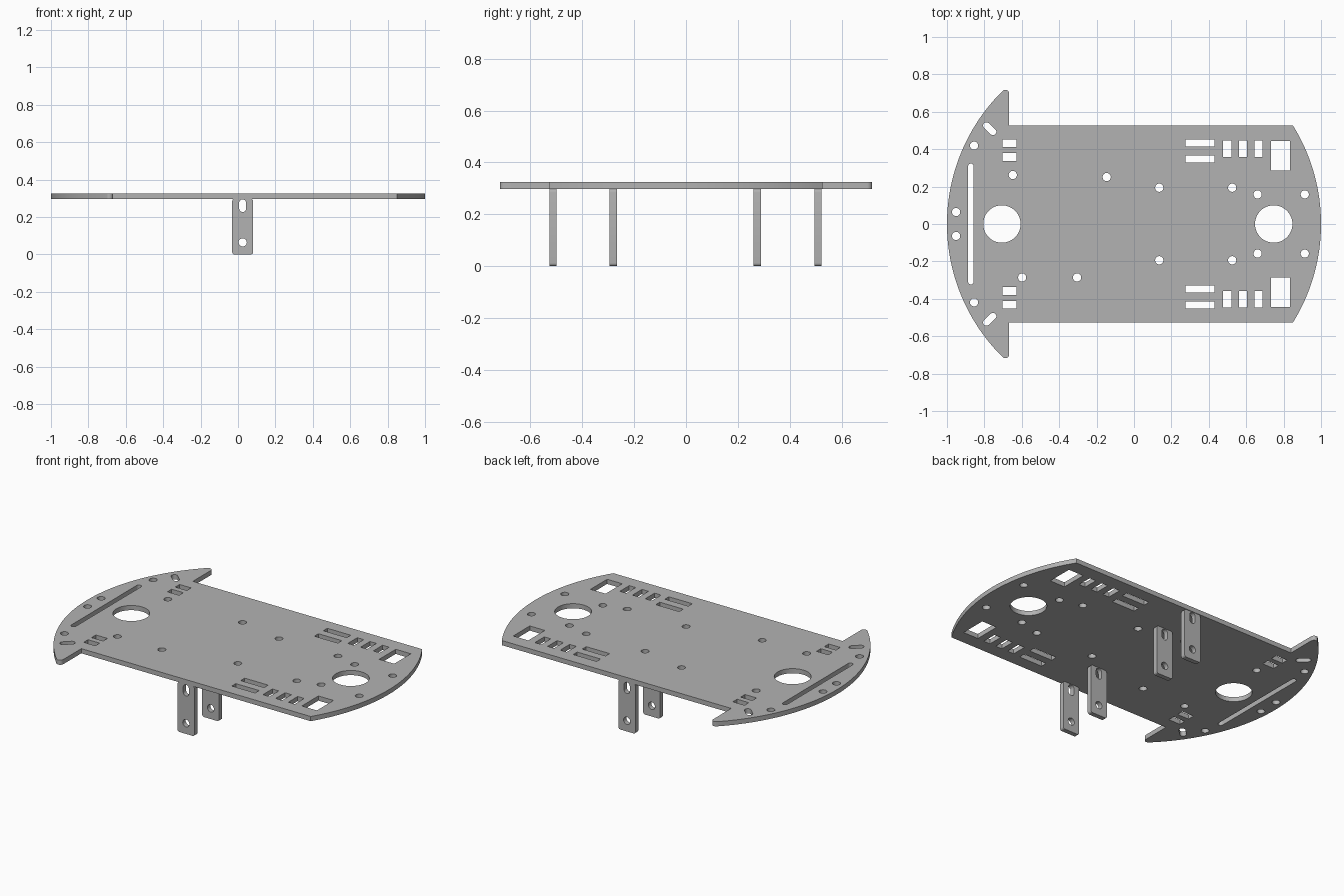
import bpy, bmesh
from math import sin, cos, pi, atan2, asin, hypot
from mathutils import Matrix

if "Cube" in bpy.data.objects:
    bpy.data.objects.remove(bpy.data.objects["Cube"])

grey = bpy.data.materials.new("plain grey")
grey.use_nodes = True
colour = (0.45, 0.45, 0.45, 1)
grey.diffuse_color = colour
grey.node_tree.nodes["Principled BSDF"].inputs["Base Color"].default_value = colour


def arc(cx, cy, r, a, b, n):
    return [(cx + r * cos(a + (b - a) * i / n), cy + r * sin(a + (b - a) * i / n))
            for i in range(n + 1)]


def circle(x, y, r):
    return arc(x, y, r, 0, 2 * pi, 48 if r > 0.05 else 24)[:-1]


def rect(x0, x1, y0, y1):
    return [(x0, y0), (x1, y0), (x1, y1), (x0, y1)]


def capsule(x0, y0, x1, y1, r):
    a = atan2(y1 - y0, x1 - x0)
    return (arc(x1, y1, r, a - pi / 2, a + pi / 2, 10)
            + arc(x0, y0, r, a + pi / 2, a + 3 * pi / 2, 10))


def flip(loop):
    return [(x, -y) for x, y in reversed(loop)]


def sheet(name, loops, thickness, matrix):
    """Flat sheet from an outer loop and hole loops."""
    curve = bpy.data.curves.new(name, 'CURVE')
    curve.dimensions = '2D'
    curve.fill_mode = 'BOTH'
    curve.extrude = thickness / 2
    for loop in loops:
        spline = curve.splines.new('POLY')
        spline.points.add(len(loop) - 1)
        for p, (x, y) in zip(spline.points, loop):
            p.co = (x, y, 0, 1)
        spline.use_cyclic_u = True
    temp = bpy.data.objects.new(name + "_curve", curve)
    bpy.context.collection.objects.link(temp)
    deps = bpy.context.evaluated_depsgraph_get()
    mesh = bpy.data.meshes.new_from_object(temp.evaluated_get(deps))
    bpy.data.objects.remove(temp)
    bm = bmesh.new()
    bm.from_mesh(mesh)
    bmesh.ops.remove_doubles(bm, verts=bm.verts, dist=0.0002)
    bmesh.ops.recalc_face_normals(bm, faces=bm.faces)
    bm.to_mesh(mesh)
    bm.free()
    mesh.name = name
    mesh.transform(matrix)
    mesh.materials.clear()
    mesh.materials.append(grey)
    obj = bpy.data.objects.new(name, mesh)
    bpy.context.collection.objects.link(obj)
    bpy.ops.object.select_all(action='DESELECT')
    obj.select_set(True)
    bpy.context.view_layer.objects.active = obj
    bpy.ops.object.shade_smooth_by_angle(angle=0.5)


# Plate outline: round ends of radius 1, swept horns at the -x end
half, horn_x, tip_r, thick, under = 0.527, -0.668, 0.02, 0.028, 0.297
tip_x = horn_x - tip_r
tip_y = ((1 - tip_r) ** 2 - tip_x ** 2) ** 0.5
tip_a = atan2(tip_y, tip_x)
end_a = asin(half)
horn = [(horn_x, half)] + arc(tip_x, tip_y, tip_r, 0, tip_a, 8)
outline = (arc(0, 0, 1, -end_a, end_a, 32) + horn
           + arc(0, 0, 1, tip_a, 2 * pi - tip_a, 48)[1:-1] + flip(horn))

# Holes that repeat on both sides
paired = [circle(x, y, 0.022) for x, y in (
    (0.135, 0.194), (0.525, 0.194), (0.661, 0.158), (0.913, 0.158),
    (-0.951, 0.064), (-0.855, 0.419))]
paired += [rect(-0.704, -0.627, y, y + 0.041) for y in (0.338, 0.412)]
paired += [rect(0.275, 0.43, y, y + 0.038) for y in (0.329, 0.414)]
paired += [rect(x, x + 0.043, 0.357, 0.446) for x in (0.477, 0.561, 0.645)]
paired += [rect(0.733, 0.833, 0.287, 0.444),
           capsule(-0.789, 0.526, -0.754, 0.493, 0.018)]

# Holes on one side or on the centre line
single = [circle(x, y, 0.022) for x, y in (
    (-0.648, 0.262), (-0.146, 0.251), (-0.598, -0.286), (-0.304, -0.286))]
single += [circle(-0.706, 0, 0.1), circle(0.747, 0, 0.1),
           capsule(-0.872, -0.308, -0.872, 0.308, 0.015)]

sheet("base_plate", [outline] + paired + [flip(h) for h in paired] + single,
      thick, Matrix.Translation((0, 0, under + thick / 2)))

# Four motor brackets hanging under the plate
x0, x1, r = -0.031, 0.081, 0.012
mid = (x0 + x1) / 2
bracket = (arc(x0 + r, r, r, pi, 1.5 * pi, 5) + arc(x1 - r, r, r, 1.5 * pi, 2 * pi, 5)
           + arc(x1 - r, under - r, r, 0, pi / 2, 5)
           + arc(x0 + r, under - r, r, pi / 2, pi, 5))
holes = [circle(mid, 0.064, 0.022), capsule(mid, 0.246, mid, 0.275, 0.019)]
for name, y in (("front_outer", -0.513), ("front_inner", -0.28),
                ("back_inner", 0.275), ("back_outer", 0.509)):
    sheet(name + "_bracket", [bracket] + holes, thick,
          Matrix.Translation((0, y, 0)) @ Matrix.Rotation(pi / 2, 4, 'X'))
